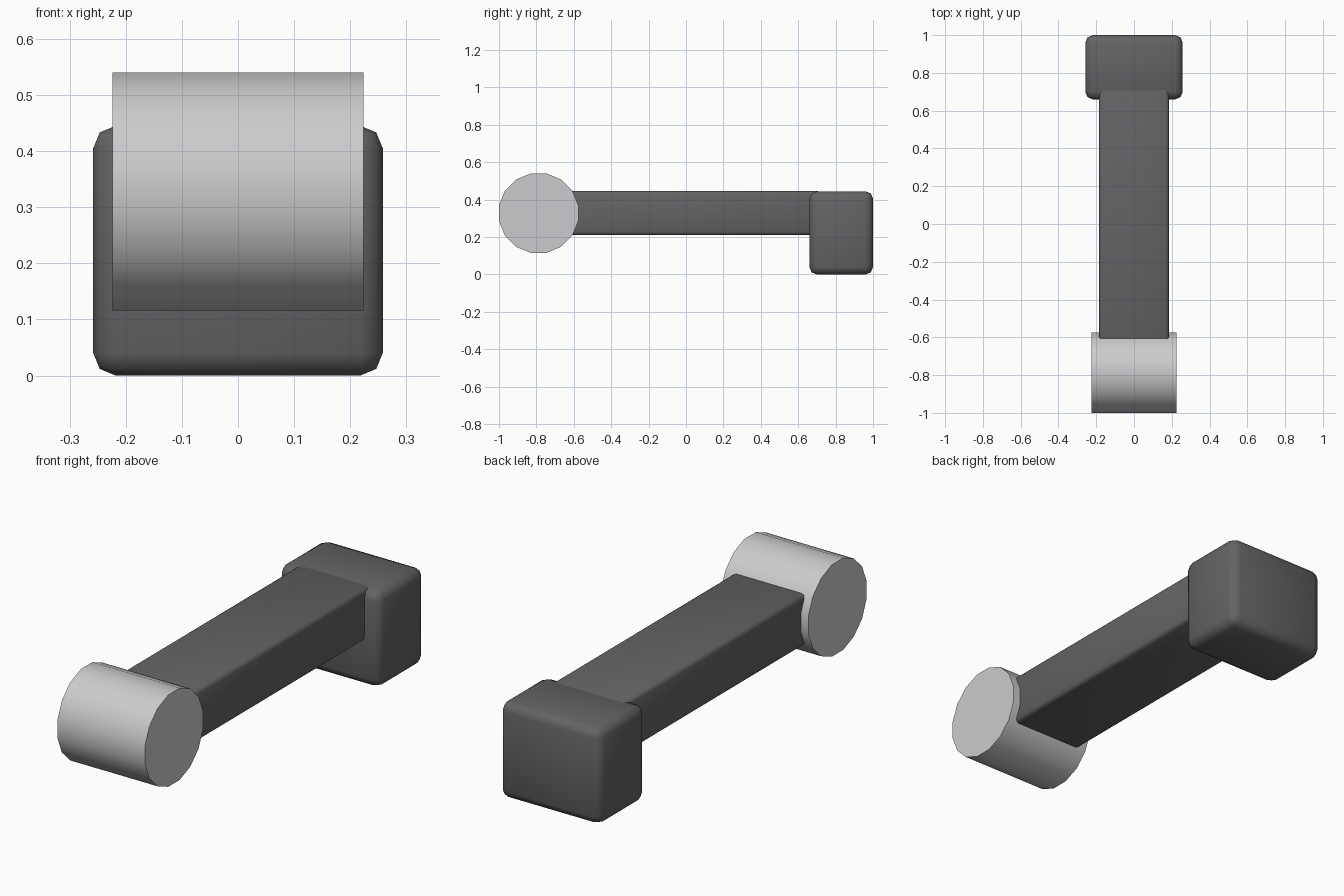
import bpy
from math import pi, radians

cube = bpy.data.objects.get("Cube")
if cube:
    bpy.data.objects.remove(cube, do_unlink=True)


def material(name, color):
    m = bpy.data.materials.new(name)
    m.use_nodes = True
    m.diffuse_color = color
    m.node_tree.nodes["Principled BSDF"].inputs["Base Color"].default_value = color
    return m


def finish(name, mat, angle):
    ob = bpy.context.object
    ob.name = name
    ob.data.materials.append(mat)
    bpy.ops.object.shade_smooth_by_angle(angle=radians(angle))
    return ob


def rounded_box(name, low, high, bevel, mat):
    center = [(a + b) / 2 for a, b in zip(low, high)]
    bpy.ops.mesh.primitive_cube_add(size=1, location=center)
    ob = bpy.context.object
    ob.scale = [b - a for a, b in zip(low, high)]
    bpy.ops.object.transform_apply(location=False, rotation=False, scale=True)
    mod = ob.modifiers.new("Rounded edges", "BEVEL")
    mod.width = bevel
    mod.segments = 2
    bpy.ops.object.modifier_apply(modifier=mod.name)
    return finish(name, mat, 50)


dark = material("dark grey", (0.125, 0.125, 0.13, 1))
light = material("light grey", (0.6, 0.6, 0.61, 1))

# Rear block and the bar leading forward from it
rounded_box("rear_block", (-0.258, 0.66, 0), (0.258, 1, 0.445), 0.04, dark)
rounded_box("connecting_bar", (-0.185, -0.75, 0.21), (0.185, 0.72, 0.447), 0.018, dark)

# Roller across the front end, with a flat facet on top
bpy.ops.mesh.primitive_cylinder_add(vertices=16, radius=0.2165, depth=0.448,
                                    location=(0, -0.788, 0.328),
                                    rotation=(0, pi / 2, 0))
roller = bpy.context.object
bpy.ops.object.transform_apply(location=False, rotation=True, scale=False)
roller.rotation_euler.x = pi / 16
bpy.ops.object.transform_apply(location=False, rotation=True, scale=False)
finish("front_roller", light, 40)
